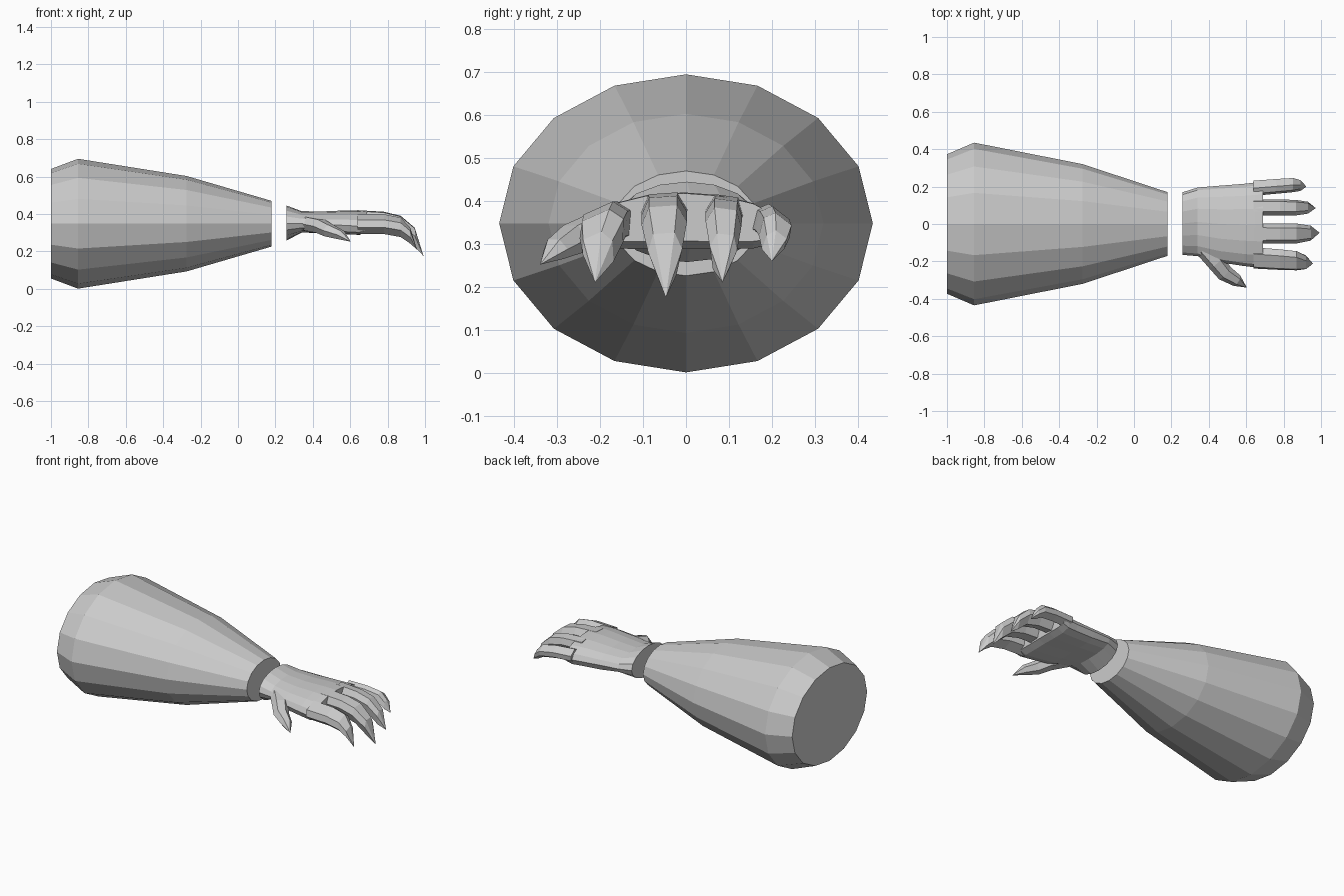
import bpy, bmesh
from math import cos, sin, pi, radians
from mathutils import Vector

if "Cube" in bpy.data.objects:
    bpy.data.objects.remove(bpy.data.objects["Cube"])


def loft(name, rings, tip=None):
    """Skin equal-sized rings of points; cap the ends or close to a tip point."""
    bm = bmesh.new()
    loops = [[bm.verts.new(p) for p in r] for r in rings]
    n = len(loops[0])
    for a, b in zip(loops, loops[1:]):
        for i in range(n):
            j = (i + 1) % n
            bm.faces.new((a[i], a[j], b[j], b[i]))
    bm.faces.new(loops[0][::-1])
    if tip:
        t = bm.verts.new(tip)
        for i in range(n):
            bm.faces.new((loops[-1][i], loops[-1][(i + 1) % n], t))
    else:
        bm.faces.new(loops[-1])
    bmesh.ops.recalc_face_normals(bm, faces=bm.faces)
    me = bpy.data.meshes.new(name)
    bm.to_mesh(me)
    bm.free()
    ob = bpy.data.objects.new(name, me)
    bpy.context.collection.objects.link(ob)
    return ob


ANG = [2 * pi * i / 16 for i in range(16)]

# Forearm: 16-sided tapering sleeve (x, half width, half height)
loft("forearm", [[(x, ry * cos(a), 0.348 + rz * sin(a)) for a in ANG]
                 for x, ry, rz in [(-1, .373, .293), (-.855, .435, .347),
                                   (-.275, .32, .255), (.18, .17, .122)]])


# Palm: arched back, flattened and slightly hollow underside
def palm_ring(x, y0, y1, top, edge, depth, hollow):
    pts = []
    for a in ANG:
        s = sin(a)
        if s >= 0:
            z = edge + (top - edge) * s
        else:
            s = -s
            z = edge - depth * s ** (1 - .4 * hollow) * (1 - .25 * hollow * s ** 4)
        pts.append((x, (y0 + y1) / 2 + (y1 - y0) / 2 * cos(a), z))
    return pts


loft("palm", [palm_ring(*r) for r in [
    (.26, -.165, .17, .445, .35, .092, 0),
    (.34, -.172, .195, .415, .35, .055, .4),
    (.46, -.205, .205, .414, .345, .06, 1),
    (.59, -.225, .215, .42, .338, .06, 1),
    (.65, -.232, .222, .42, .335, .06, 1),
    (.69, -.237, .226, .418, .333, .035, 1)]])

# Fingers: flat-topped six-sided sections, rolled to follow the arch
SECTION = [(-.62, .5), (.62, .5), (1, .1), (.55, -.5), (-.55, -.5), (-1, .1)]


def finger(name, roll, stations, tip):
    c, s = cos(radians(roll)), sin(radians(roll))
    rings = []
    for x, y, z, hw, h in stations:
        rings.append([(x, y + u * hw * c - v * h * s, z + u * hw * s + v * h * c)
                      for u, v in SECTION])
    loft(name, rings, tip)


finger("index_finger", 24,
       [(.64, -.178, .345, .062, .085), (.78, -.187, .345, .06, .085),
        (.87, -.193, .328, .056, .085), (.92, -.203, .285, .038, .075)],
       (.957, -.212, .21))
finger("middle_finger", 4,
       [(.64, -.05, .368, .055, .1), (.78, -.05, .361, .053, .098),
        (.87, -.05, .338, .053, .1), (.945, -.048, .275, .04, .1)],
       (.992, -.047, .175))
finger("ring_finger", -8,
       [(.64, .088, .365, .044, .095), (.78, .087, .358, .043, .09),
        (.865, .086, .337, .042, .09), (.93, .086, .28, .032, .085)],
       (.972, .085, .21))
finger("little_finger", -38,
       [(.64, .19, .35, .041, .07), (.76, .2, .346, .04, .068),
        (.85, .207, .332, .038, .066), (.89, .205, .3, .026, .055)],
       (.922, .2, .26))

# Thumb: tapered tube swept along a bent path, angled away from the palm
path = [((.375, -.13, .348), .05), ((.44, -.205, .335), .049),
        ((.485, -.262, .312), .045), ((.55, -.303, .288), .033)]
thumb_tip = Vector((.603, -.34, .252))
pts = [Vector(p) for p, r in path] + [thumb_tip]
rings = []
for i, (p, r) in enumerate(path):
    d = (pts[i + 1] - pts[max(i - 1, 0)]).normalized()
    side = d.cross(Vector((0, 0, 1))).normalized()
    up = side.cross(d)
    rings.append([pts[i] + side * (r * cos(a)) + up * (r * .85 * sin(a))
                  for a in [2 * pi * k / 6 for k in range(6)]])
loft("thumb", rings, thumb_tip)
